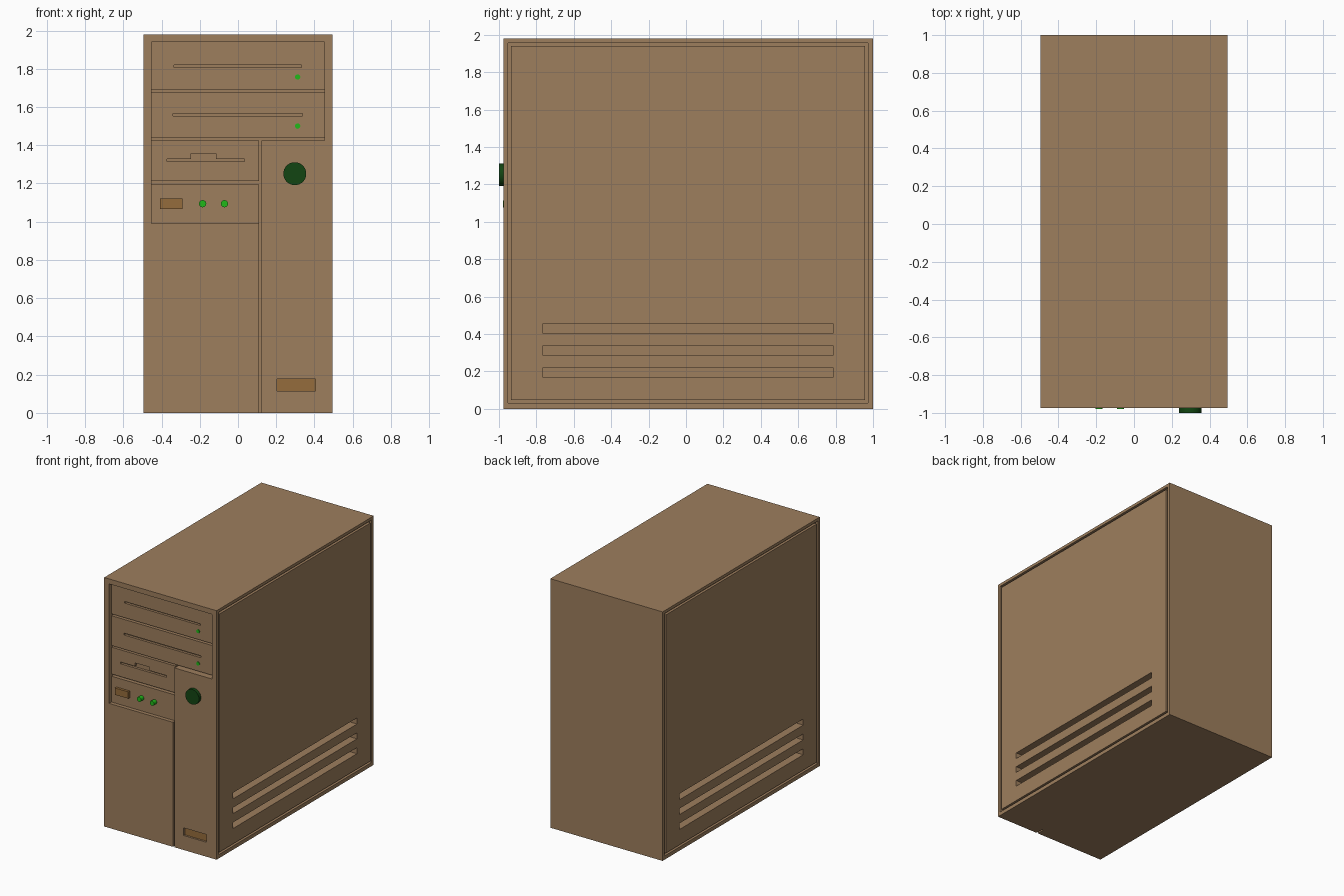
import bpy
import math

if "Cube" in bpy.data.objects:
    bpy.data.objects.remove(bpy.data.objects["Cube"])


def material(name, rgb):
    m = bpy.data.materials.new(name)
    m.diffuse_color = (*rgb, 1)
    m.use_nodes = True
    m.node_tree.nodes["Principled BSDF"].inputs["Base Color"].default_value = m.diffuse_color
    return m


CASE = material("tan_plastic", (0.34, 0.21, 0.11))
AMBER = material("amber_plastic", (0.30, 0.15, 0.045))
DARK_GREEN = material("dark_green", (0.006, 0.06, 0.006))
LED = material("led_green", (0.015, 0.48, 0.01))

X, FRONT, BACK, TOP = 0.494, -0.975, 1.0, 1.98
FACE = FRONT + 0.03      # drive faces sit inside the bay
DEEP = FRONT + 0.06      # floor of the bay and the gaps


def box(name, x, y, z, mat=CASE):
    bpy.ops.mesh.primitive_cube_add(
        size=1, location=[(a + b) / 2 for a, b in (x, y, z)])
    ob = bpy.context.object
    ob.name = name
    ob.scale = [abs(b - a) for a, b in (x, y, z)]
    bpy.ops.object.transform_apply(location=True, rotation=False, scale=True)
    ob.data.materials.append(mat)
    return ob


def disc(name, x, z, r, y0, y1, mat, sides=32):
    bpy.ops.mesh.primitive_cylinder_add(
        vertices=sides, radius=r, depth=y1 - y0,
        location=(x, (y0 + y1) / 2, z), rotation=(math.pi / 2, 0, 0))
    ob = bpy.context.object
    ob.name = name
    ob.data.materials.append(mat)
    bpy.ops.object.shade_smooth_by_angle(angle=math.radians(35))
    return ob


def cut(target, *regions):
    for x, y, z in regions:
        cutter = box("cutter", x, y, z)
        cutter.hide_render = True
        mod = target.modifiers.new("cut", 'BOOLEAN')
        mod.operation, mod.solver, mod.object = 'DIFFERENCE', 'EXACT', cutter
        bpy.context.view_layer.objects.active = target
        bpy.ops.object.modifier_apply(modifier=mod.name)
        bpy.data.objects.remove(cutter, do_unlink=True)


# Case shell with the drive bay, column groove and badge recess
case = box("case", (-X, X), (FRONT, BACK), (0, TOP))
bay_y = (FRONT - 0.1, DEEP)
cut(case,
    ((-0.452, 0.452), bay_y, (1.426, 1.94)),
    ((-0.452, 0.123), bay_y, (0.99, 1.5)),
    ((0.11, 0.123), bay_y, (-0.1, 1.1)),
    ((0.205, 0.405), (FRONT - 0.1, FRONT + 0.02), (0.115, 0.176)))

# Side panels framed by a groove, with three vent slots each
vents = [(z, z + 0.048) for z in (0.169, 0.287, 0.405)]
for s, side in ((1, "right"), (-1, "left")):
    outer, groove = s * X, s * (X - 0.02)
    cut(case, (sorted((groove, s * 0.6)), (-0.952, 0.974), (0.03, 1.957)))
    panel = box(side + "_side_panel", sorted((groove, outer)),
                (-0.935, 0.958), (0.046, 1.94))
    for z in vents:
        slot = (sorted((s * (X - 0.07), s * 0.6)), (-0.767, 0.789), z)
        cut(case, slot)
        cut(panel, slot)

# Drive fronts with disc slots
drive_y = (FACE, DEEP)
slot_y = (FACE - 0.1, FACE + 0.02)
upper = box("upper_disc_drive", (-0.452, 0.452), drive_y, (1.691, 1.94))
cut(upper, ((-0.335, 0.332), slot_y, (1.807, 1.82)))
lower = box("lower_disc_drive", (-0.452, 0.452), drive_y, (1.439, 1.676))
cut(lower, ((-0.341, 0.337), slot_y, (1.552, 1.567)))
floppy = box("floppy_drive", (-0.452, 0.11), drive_y, (1.213, 1.426))
cut(floppy, ((-0.372, 0.033), slot_y, (1.315, 1.329)),
    ((-0.245, -0.115), slot_y, (1.322, 1.356)))
box("control_panel", (-0.452, 0.11), drive_y, (0.99, 1.195))

# Buttons, lights and the badge plate
for name, z in (("upper_drive_light", 1.757), ("lower_drive_light", 1.50)):
    disc(name, 0.312, z, 0.014, FACE - 0.006, FACE + 0.01, LED, 16)
for name, x in (("left_status_light", -0.185), ("right_status_light", -0.071)):
    disc(name, x, 1.094, 0.019, FRONT - 0.004, FACE + 0.01, LED, 16)
box("reset_button", (-0.407, -0.29), (FACE - 0.02, FACE + 0.01),
    (1.067, 1.121), AMBER)
disc("power_button", 0.297, 1.251, 0.06, -1.0, FRONT + 0.02, DARK_GREEN)
box("badge_plate", (0.205, 0.405), (FRONT + 0.015, FRONT + 0.03),
    (0.115, 0.176), AMBER)
